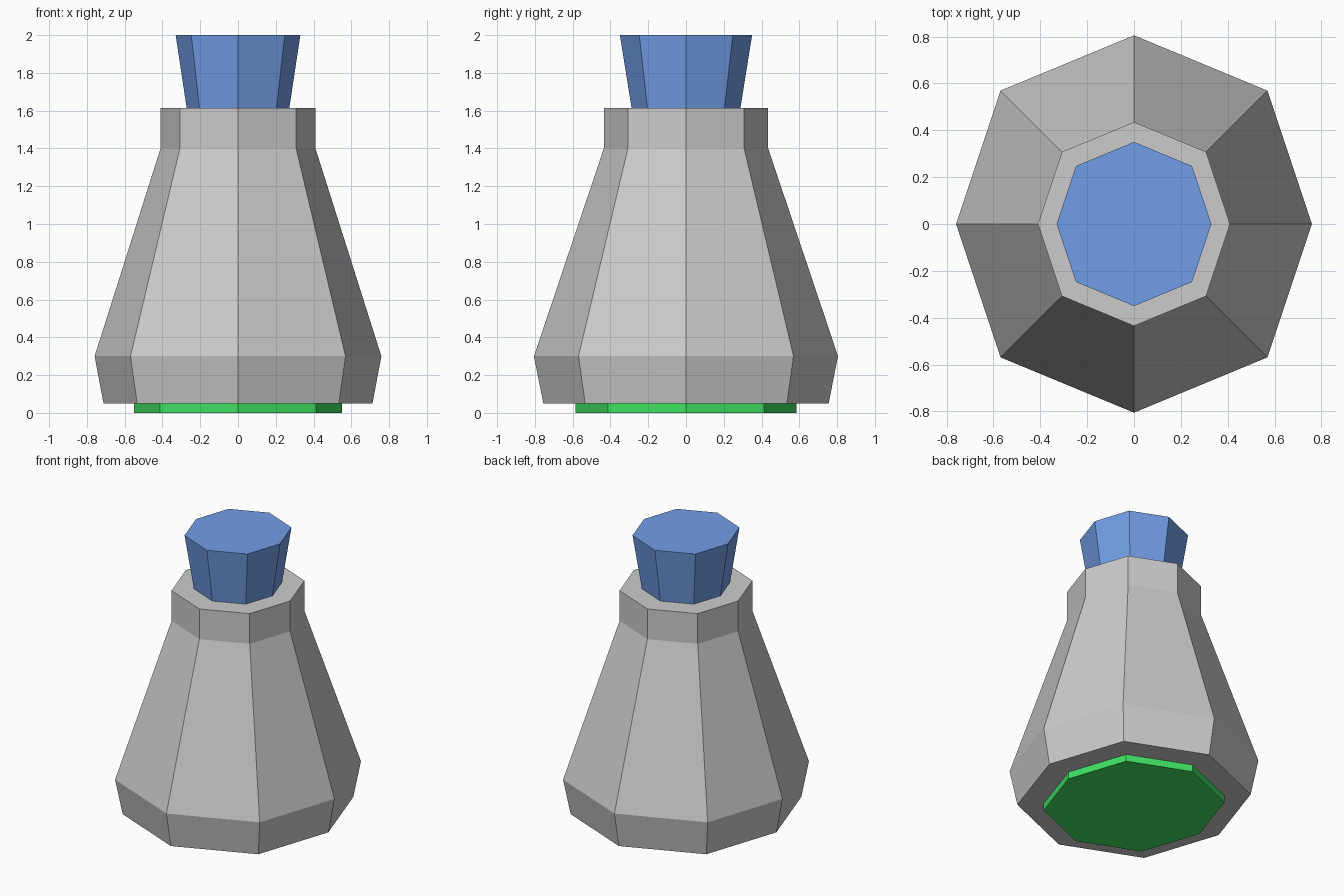
import bpy, bmesh
from math import sin, cos, pi

if "Cube" in bpy.data.objects:
    bpy.data.objects.remove(bpy.data.objects["Cube"])

SIDES = 8
SIDE_PINCH = 0.943  # the two corners on the x axis sit slightly inward


def faceted_solid(name, profile, color=None):
    """Closed eight-sided solid from (radius, height) rings."""
    bm = bmesh.new()
    rings = []
    for r, z in profile:
        ring = []
        for i in range(SIDES):
            a = 2 * pi * i / SIDES
            k = SIDE_PINCH if i % (SIDES // 2) == 0 else 1
            ring.append(bm.verts.new((r * k * cos(a), r * k * sin(a), z)))
        rings.append(ring)
    for lo, hi in zip(rings, rings[1:]):
        for i in range(SIDES):
            j = (i + 1) % SIDES
            bm.faces.new((lo[i], lo[j], hi[j], hi[i]))
    bm.faces.new(rings[0][::-1])
    bm.faces.new(rings[-1])
    mesh = bpy.data.meshes.new(name)
    bm.to_mesh(mesh)
    bm.free()
    obj = bpy.data.objects.new(name, mesh)
    bpy.context.collection.objects.link(obj)
    if color:
        mat = bpy.data.materials.new(name + "_color")
        mat.diffuse_color = color
        mat.use_nodes = True
        mat.node_tree.nodes["Principled BSDF"].inputs["Base Color"].default_value = mat.diffuse_color
        mesh.materials.append(mat)
    return obj


# Bottle body: short flared base, long taper, straight neck
faceted_solid("bottle_body", [(0.755, 0.05), (0.805, 0.30), (0.435, 1.40), (0.435, 1.615)])

# Stopper flaring upward out of the neck
faceted_solid("stopper", [(0.288, 1.613), (0.35, 2.0)], (0.17, 0.34, 0.80, 1))

# Thin foot plate under the bottle
faceted_solid("foot_plate", [(0.585, 0.0), (0.585, 0.05)], (0.05, 0.75, 0.12, 1))
